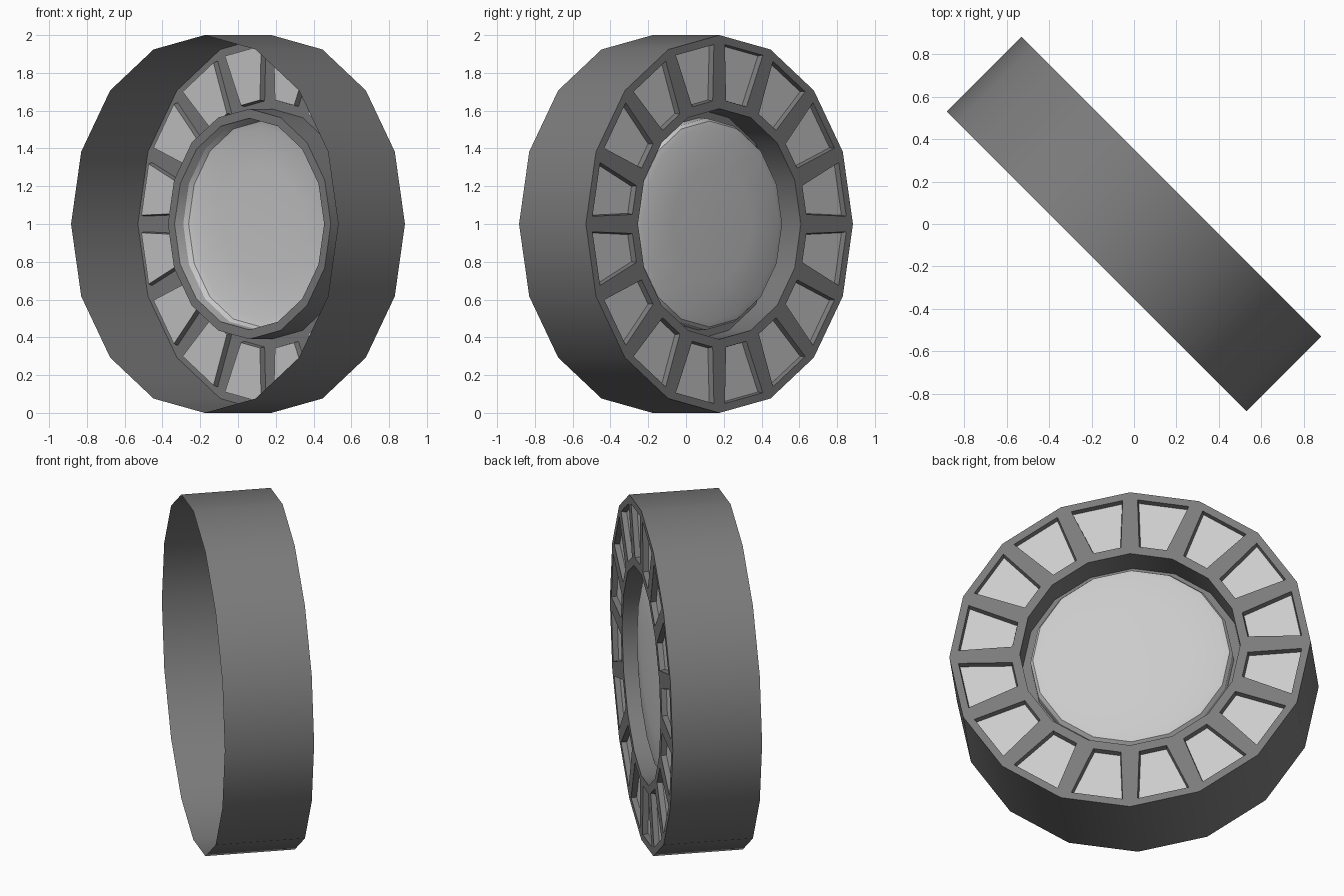
import bpy, bmesh, math
from mathutils import Matrix

if "Cube" in bpy.data.objects:
    bpy.data.objects.remove(bpy.data.objects["Cube"])

SIDES = 16
S = math.sqrt(0.5)
# wheel axis (local z) points along +x+y, local x points up
PLACE = Matrix(((0, S, S, 0), (0, -S, S, 0), (1, 0, 0, 1), (0, 0, 0, 1)))


def material(name, grey):
    m = bpy.data.materials.new(name)
    m.diffuse_color = (grey, grey, grey, 1)
    m.use_nodes = True
    m.node_tree.nodes["Principled BSDF"].inputs["Base Color"].default_value = m.diffuse_color
    return m


dark = material("dark_grey", 0.2)
light = material("light_grey", 0.8)


def lathe(bm, profile):
    """Revolve (radius, height) points; returns one list of faces per band."""
    rings = []
    for r, h in profile:
        if r == 0:
            rings.append([bm.verts.new((0, 0, h))] * SIDES)
        else:
            rings.append([bm.verts.new((r * math.cos(a), r * math.sin(a), h))
                          for a in (2 * math.pi * i / SIDES for i in range(SIDES))])
    bands = []
    for a, b in zip(rings, rings[1:]):
        band = []
        for i in range(SIDES):
            j = (i + 1) % SIDES
            vs = [a[i], a[j], b[j], b[i]]
            band.append(bm.faces.new(list(dict.fromkeys(vs))))
        bands.append(band)
    bm.normal_update()
    return bands


def finish(bm, name, mats):
    me = bpy.data.meshes.new(name)
    bm.transform(PLACE)
    bm.to_mesh(me)
    bm.free()
    for m in mats:
        me.materials.append(m)
    ob = bpy.data.objects.new(name, me)
    bpy.context.collection.objects.link(ob)
    bpy.ops.object.select_all(action='DESELECT')
    ob.select_set(True)
    bpy.context.view_layer.objects.active = ob
    bpy.ops.object.shade_smooth_by_angle(angle=math.radians(30))
    return ob


# open-backed drum, front face and recessed hub wall with its lip
bm = bmesh.new()
bands = lathe(bm, [(1, -0.25), (1, 0.25), (0.61, 0.25), (0.61, 0.085), (0.56, 0.085)])
# sixteen recessed windows in the front face
panes = bands[1]
bmesh.ops.inset_individual(bm, faces=panes, thickness=0.065)
bmesh.ops.inset_individual(bm, faces=panes, thickness=0.008, depth=-0.03)
for f in panes:
    f.material_index = 1
finish(bm, "drum_shell", [dark, light])

# raised centre disc with a rounded edge
bm = bmesh.new()
lathe(bm, [(0.56, 0.085), (0.56, 0.15), (0.545, 0.175), (0.51, 0.185),
           (0.3, 0.195), (0, 0.2)])
finish(bm, "centre_disc", [light])
